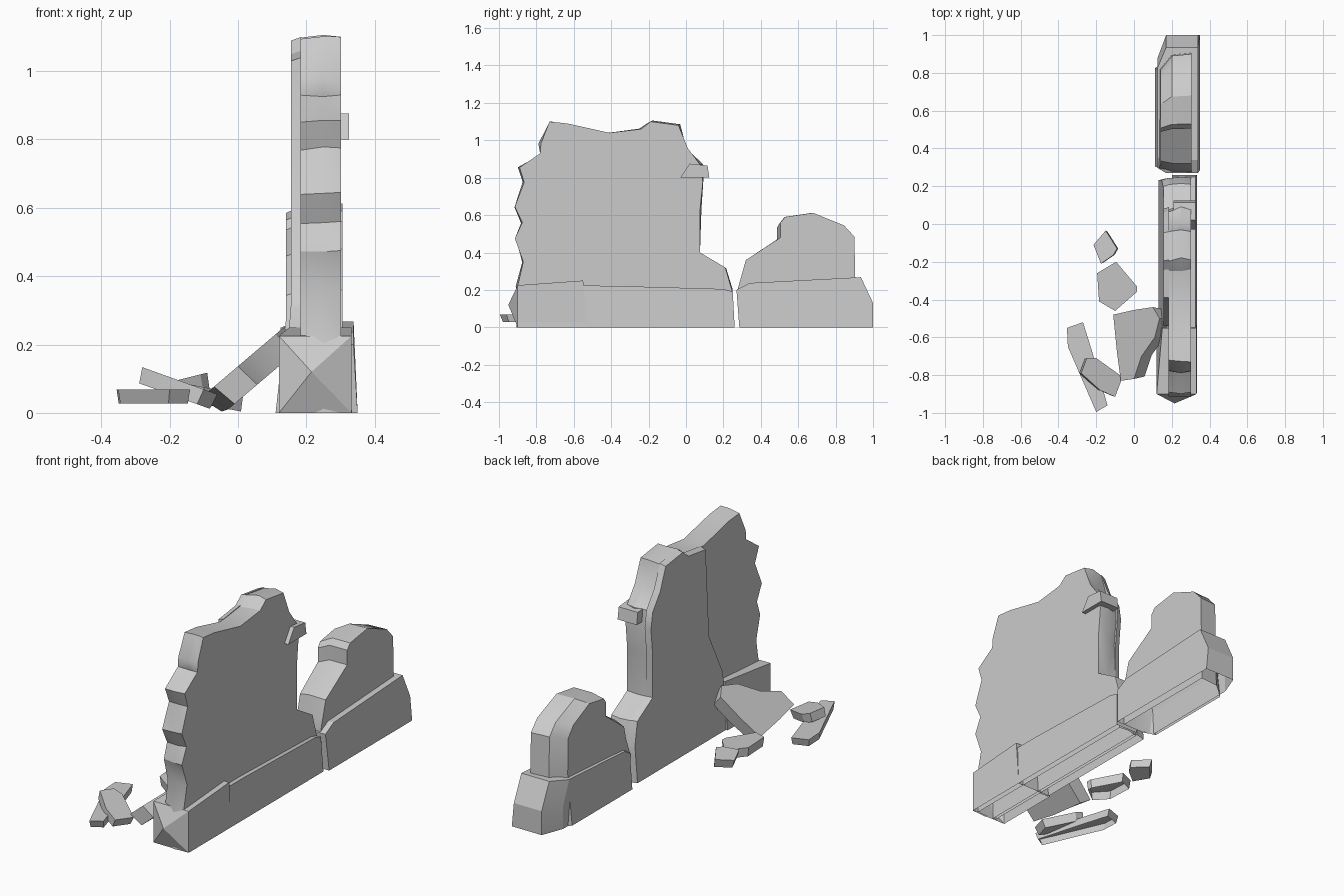
import bpy, bmesh, math, random
from mathutils import Vector

random.seed(4)
cube = bpy.data.objects.get("Cube")
if cube:
    bpy.data.objects.remove(cube, do_unlink=True)

stone = bpy.data.materials.new("grey_stone")
stone.use_nodes = True
GREY = (0.6, 0.6, 0.6, 1)
stone.diffuse_color = GREY
stone.node_tree.nodes["Principled BSDF"].inputs["Base Color"].default_value = GREY


def finish(bm, name, angle=30):
    bmesh.ops.recalc_face_normals(bm, faces=bm.faces)
    # undersides are left open
    under = [f for f in bm.faces if f.normal.z < -0.9 and f.calc_center_median().z < 0.04]
    bmesh.ops.delete(bm, geom=under, context='FACES')
    mesh = bpy.data.meshes.new(name)
    bm.to_mesh(mesh)
    bm.free()
    mesh.materials.append(stone)
    ob = bpy.data.objects.new(name, mesh)
    bpy.context.collection.objects.link(ob)
    bpy.ops.object.select_all(action='DESELECT')
    ob.select_set(True)
    bpy.context.view_layer.objects.active = ob
    bpy.ops.object.shade_smooth_by_angle(angle=math.radians(angle))
    return ob


def loft(rings, broken=False):
    """Skin closed rings of points and cap both ends."""
    bm = bmesh.new()
    rows = [[bm.verts.new(p) for p in ring] for ring in rings]
    n = len(rows[0])
    sides = []
    for a, b in zip(rows, rows[1:]):
        for i in range(n):
            j = (i + 1) % n
            sides.append(bm.faces.new((a[i], a[j], b[j], b[i])))
    bm.faces.new(rows[0])
    bm.faces.new(rows[-1][::-1])
    if broken:
        bmesh.ops.triangulate(bm, faces=sides, quad_method='SHORT_EDGE')
    return bm


def ring(outline, x, centre=0, scale=1, drop=1, rough=0):
    """Place a (y, z) outline at x, shrunk along y about a centre."""
    out = []
    for y, z in outline:
        r = rough if z > 0.05 else 0
        out.append((x, centre + (y - centre) * scale + random.uniform(-r, r),
                    z * drop + random.uniform(-r, r) * 0.5))
    return out


def flare(bm, height, amount, middle):
    """Spread the lower -x face outwards."""
    for z in (height, height * 0.45):
        bmesh.ops.bisect_plane(bm, geom=bm.verts[:] + bm.edges[:] + bm.faces[:],
                               plane_co=(0, 0, z), plane_no=(0, 0, 1))
    for v in bm.verts:
        if v.co.x < middle and v.co.z < height:
            v.co.x -= amount * (1 - v.co.z / height)


def chunk(name, plan, top, push):
    """Broken stone from a plan outline, a top height rule and an extrusion."""
    upper = [Vector((x, y, top(x, y))) for x, y in plan]
    mid = sum(upper, Vector()) / len(upper)
    lower = [mid + (p - mid) * 0.94 + Vector(push) for p in upper]
    for p in lower:
        p.z = max(p.z, 0.004)
    finish(loft([upper, lower]), name, 20)


# Tall wall: broken outline shared by the core and the facing layer
front_edge = [(-.90, 0), (-.90, .22), (-.87, .35), (-.915, .475), (-.875, .56), (-.915, .645),
              (-.865, .775), (-.89, .855), (-.78, .93), (-.775, .985), (-.73, 1.1),
              (-.635, 1.09), (-.41, 1.04)]
back_edge = [(-.24, 1.06), (-.19, 1.1), (-.04, 1.08), (.01, .957), (.075, .87), (.09, .78),
             (.075, .63), (.075, .4), (.21, .32), (.245, .2), (.245, 0)]
outline = front_edge + back_edge
core = loft([ring(outline, .302), ring(outline, .25, -.4, 1.01, 1, .012),
             ring(outline, .183, -.4, .985, .995, .008)], True)
finish(core, "tall_wall_core")

facing_outline = [(-.54, 0), (-.54, .31), (-.42, .55), (-.39, 1.04)] + back_edge
facing = loft([ring(facing_outline, .186), ring(facing_outline, .155, -.4, .98, .99)])
flare(facing, .32, .025, .17)
finish(facing, "tall_wall_facing")

# Tall wall plinth: long strip on the +x side and a block around the front end
strip_outline = [(-.895, 0), (-.9, .225), (-.4, .222), (.2, .205), (.25, .19), (.26, 0)]
strip = loft([ring(strip_outline, .333), ring(strip_outline, .20)])
for v in strip.verts:
    if v.co.x > .3 and v.co.z > .1:
        v.co.x -= .008
finish(strip, "tall_wall_plinth")

block_outline = [(-.9, 0), (-.9, .225), (-.55, .25), (-.53, 0)]
block = loft([ring(block_outline, .332), ring(block_outline, .12)])
end = next(f for f in block.faces if all(v.co.y < -.89 for v in f.verts))
tip = bmesh.ops.poke(block, faces=[end])["verts"][0]
tip.co = (.215, -.95, .12)
for v in block.verts:
    if v.co.z > .2 and v.co.y > -.6 and v.co.x < .2:
        v.co.x += .03
finish(block, "front_end_block", 15)

# Protruding stone on the broken edge
stub = [(-.03, .80), (.125, .80), (.115, .865), (.02, .875)]
finish(loft([ring(stub, .325), ring(stub, .21)]), "protruding_stone")

# Low wall: the -x face is smaller, giving a wide chamfer
low = [(.285, 0), (.275, .2), (.32, .36), (.505, .48), (.505, .56), (.53, .59), (.68, .612),
       (.845, .545), (.9, .485), (.905, .265), (.91, 0)]
low_wall = loft([ring(low, .305), ring(low, .2, .4, .98), ring(low, .14, .4, .83, .955)])
flare(low_wall, .27, .03, .17)
finish(low_wall, "low_wall")

low_base = [(.285, 0), (.27, .2), (.34, .237), (.935, .268), (1, .13), (1, 0)]
base = loft([ring(low_base, .35), ring(low_base, .17), ring(low_base, .125, .4, .8, .93)])
for v in base.verts:
    if v.co.x > .3 and v.co.z > .1:
        v.co.x -= .012
finish(base, "low_wall_plinth", 20)

# Fallen stones on the -x side
chunk("leaning_slab",
      [(-.11, -.48), (0, -.455), (.1, -.44), (.135, -.5), (.11, -.6), (.04, -.7), (.0, -.82),
       (-.07, -.83), (-.09, -.68)],
      lambda x, y: .06 + (x + .09) * .85, (.055, 0, -.055))
chunk("long_stone",
      [(-.355, -.55), (-.27, -.52), (-.22, -.68), (-.14, -.96), (-.2, -.995), (-.35, -.65)],
      lambda x, y: .068, (0, 0, -.04))
chunk("tilted_stone",
      [(-.25, -.71), (-.2, -.71), (-.06, -.81), (-.1, -.915), (-.18, -.88), (-.28, -.79)],
      lambda x, y: .13 - .36 * (x + .27), (-.015, 0, -.045))
chunk("flat_stone",
      [(-.195, -.26), (-.095, -.2), (.015, -.33), (.015, -.36), (-.1, -.46), (-.185, -.41)],
      lambda x, y: .075 - .2 * (x + .1), (0, 0, -.05))
chunk("small_stone",
      [(-.215, -.11), (-.15, -.035), (-.09, -.13), (-.11, -.165), (-.175, -.21)],
      lambda x, y: .09 + .25 * (x + .2), (.01, 0, -.045))
